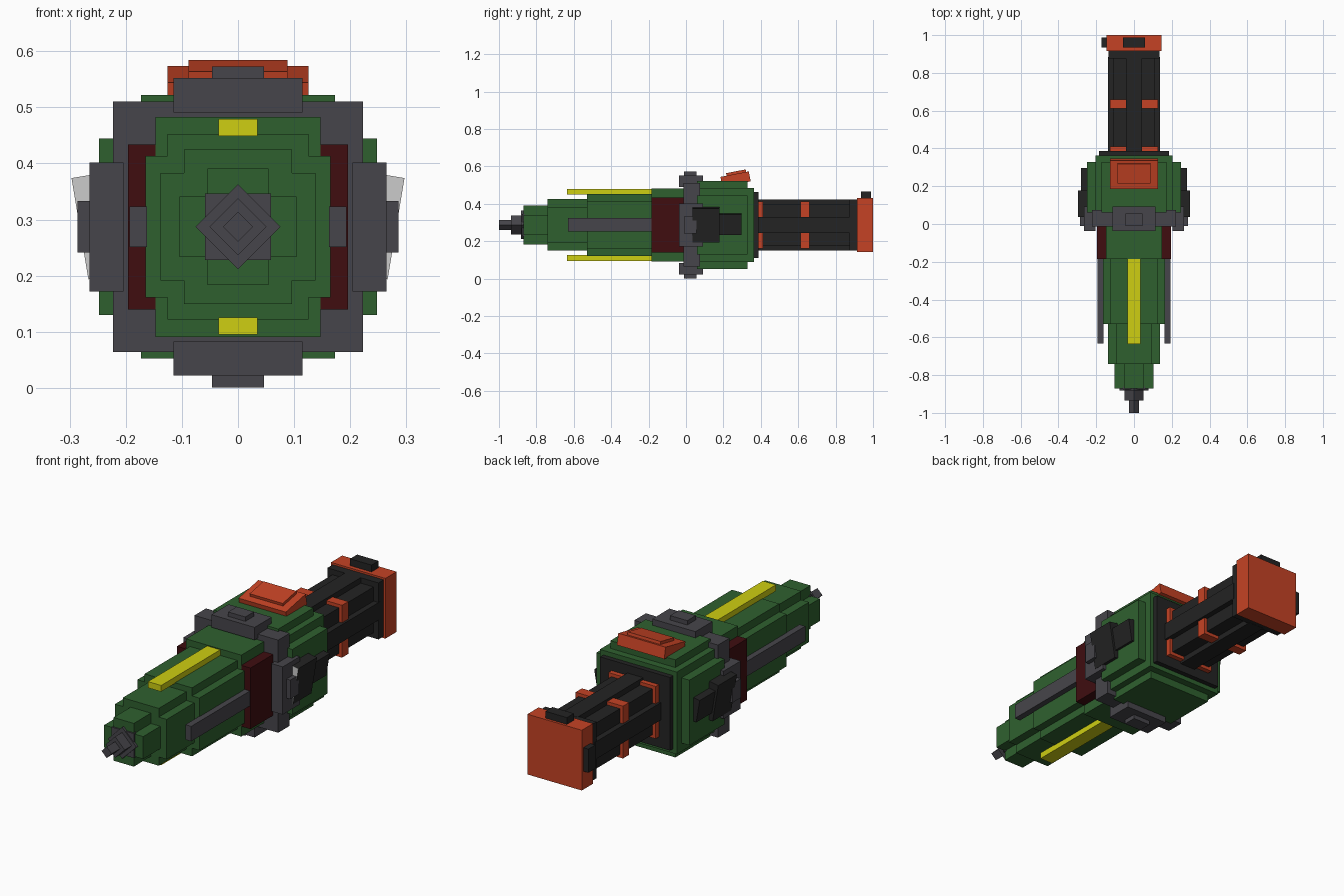
import bpy
from math import radians, sqrt
from mathutils import Matrix, Vector

cube = bpy.data.objects.get("Cube")
if cube:
    bpy.data.objects.remove(cube, do_unlink=True)

AXIS = 0.287  # height of the long axis


def material(name, r, g, b):
    m = bpy.data.materials.new(name)
    m.use_nodes = True
    m.diffuse_color = (r, g, b, 1)
    m.node_tree.nodes["Principled BSDF"].inputs["Base Color"].default_value = (r, g, b, 1)
    return m


green = material("hull green", 0.028, 0.118, 0.028)
grey = material("metal grey", 0.062, 0.060, 0.070)
maroon = material("dark red", 0.050, 0.004, 0.005)
yellow = material("stripe yellow", 0.62, 0.62, 0.006)
orange = material("orange red", 0.56, 0.055, 0.018)
black = material("soft black", 0.017, 0.017, 0.017)
pale = material("pale grey", 0.60, 0.60, 0.60)


def box(name, mat, x, y, z, turn=None):
    """Box from (low, high) ranges; z is measured from the long axis."""
    ranges = (x, y, z)
    centre = Vector([(a + b) / 2 for a, b in ranges])
    size = [b - a for a, b in ranges]
    corners = [Vector((sx * size[0], sy * size[1], sz * size[2])) / 2
               for sx in (-1, 1) for sy in (-1, 1) for sz in (-1, 1)]
    rot = turn or Matrix.Identity(3)
    faces = [(0, 1, 3, 2), (4, 6, 7, 5), (0, 4, 5, 1), (2, 3, 7, 6), (0, 2, 6, 4), (1, 5, 7, 3)]
    mesh = bpy.data.meshes.new(name)
    mesh.from_pydata([rot @ c + centre for c in corners], [], faces)
    mesh.materials.append(mat)
    obj = bpy.data.objects.new(name, mesh)
    obj.location.z = AXIS
    bpy.context.collection.objects.link(obj)
    return obj


def block(name, mat, hx, hz, y, turn=None):
    """Box centred on the long axis, given half width and half height."""
    return box(name, mat, (-hx, hx), y, (-hz, hz), turn)


def cross(name, mat, long, short, y, mat_side=None):
    """Two crossing blocks giving a notched square section."""
    block(name + "_upright", mat, short, long, y)
    block(name + "_crosswise", mat_side or mat, long, short, y)


# Nose tip: diamonds growing backwards, with a square collar
diamond = Matrix.Rotation(radians(45), 3, 'Y')
for name, reach, y in (("nose_tip", 0.027, (-1.0, -0.9)),
                       ("nose_neck", 0.051, (-0.935, -0.86)),
                       ("nose_collar", 0.076, (-0.882, -0.86))):
    block(name, grey, reach / sqrt(2), reach / sqrt(2), y, diamond)
block("nose_collar_square", grey, 0.059, 0.059, (-0.877, -0.86))

# Stepped green barrel
cross("barrel_front", green, 0.104, 0.054, (-0.87, -0.73))
cross("barrel_middle", green, 0.138, 0.096, (-0.74, -0.52))
cross("barrel_rear", green, 0.165, 0.126, (-0.53, -0.18))
cross("barrel_root", green, 0.196, 0.147, (-0.185, 0.0), maroon)

# Rails: yellow above and below, grey on the sides
for s, side in ((1, "left"), (-1, "right")):
    box("side_rail_" + side, grey, sorted((s * 0.162, s * 0.193)), (-0.632, -0.18), (-0.036, 0.036))
for s, side in ((1, "top"), (-1, "bottom")):
    box("yellow_rail_" + side, yellow, (-0.035, 0.035), (-0.635, -0.18), sorted((s * 0.162, s * 0.192)))

# Square collar with a stepped pad on each of its four sides
block("collar", grey, 0.223, 0.223, (-0.013, 0.075))
for i in range(4):
    turn = Matrix.Rotation(radians(90 * i), 4, 'Y')
    for name, w, y, z in (("collar_pad", 0.115, (-0.038, 0.092), (0.204, 0.265)),
                          ("collar_button", 0.046, (-0.01, 0.056), (0.255, 0.286))):
        box(name, grey, (-w, w), y, z).data.transform(turn)

# Rear body
block("body_core", green, 0.205, 0.198, (0.05, 0.363))
block("body_upright", green, 0.173, 0.235, (0.06, 0.328))
block("body_crosswise", green, 0.248, 0.157, (0.06, 0.328))
block("body_back_plate", black, 0.186, 0.176, (0.35, 0.387))

# Tilted side grips with a pale front face
for s, side in ((1, "left"), (-1, "right")):
    lean = Matrix.Rotation(radians(s * 9.5), 3, 'Y')
    grip = box("side_grip_" + side, black, sorted((s * 0.234, s * 0.282)), (0.036, 0.178), (-0.091, 0.092), lean)
    grip.data.materials.append(pale)
    for f in grip.data.polygons:
        if f.normal.y < -0.9:
            f.material_index = 1
    box("side_grip_tail_" + side, black, sorted((s * 0.234, s * 0.272)), (0.17, 0.297), (-0.052, 0.06), lean)

# Sloping orange hatch on top
slope = Matrix.Rotation(radians(11), 3, 'X')
box("hatch", orange, (-0.126, 0.126), (0.188, 0.342), (0.218, 0.272), slope)
box("hatch_panel", orange, (-0.088, 0.088), (0.216, 0.322), (0.262, 0.287), slope)

# Ribbed handle with orange bands in its notches
block("handle_core", black, 0.11, 0.11, (0.38, 0.9))
cross("handle_rib", black, 0.137, 0.042, (0.38, 0.885))
block("handle_front_band", orange, 0.126, 0.126, (0.38, 0.411))
block("handle_middle_band", orange, 0.126, 0.126, (0.612, 0.66))
block("handle_end_plate", black, 0.136, 0.136, (0.875, 0.92))
block("end_cap", orange, 0.145, 0.145, (0.915, 1.0))
box("cap_top_knob", black, (-0.057, 0.057), (0.935, 0.988), (0.14, 0.178))
box("cap_side_knob", black, (-0.172, -0.14), (0.935, 0.988), (-0.057, 0.057))
